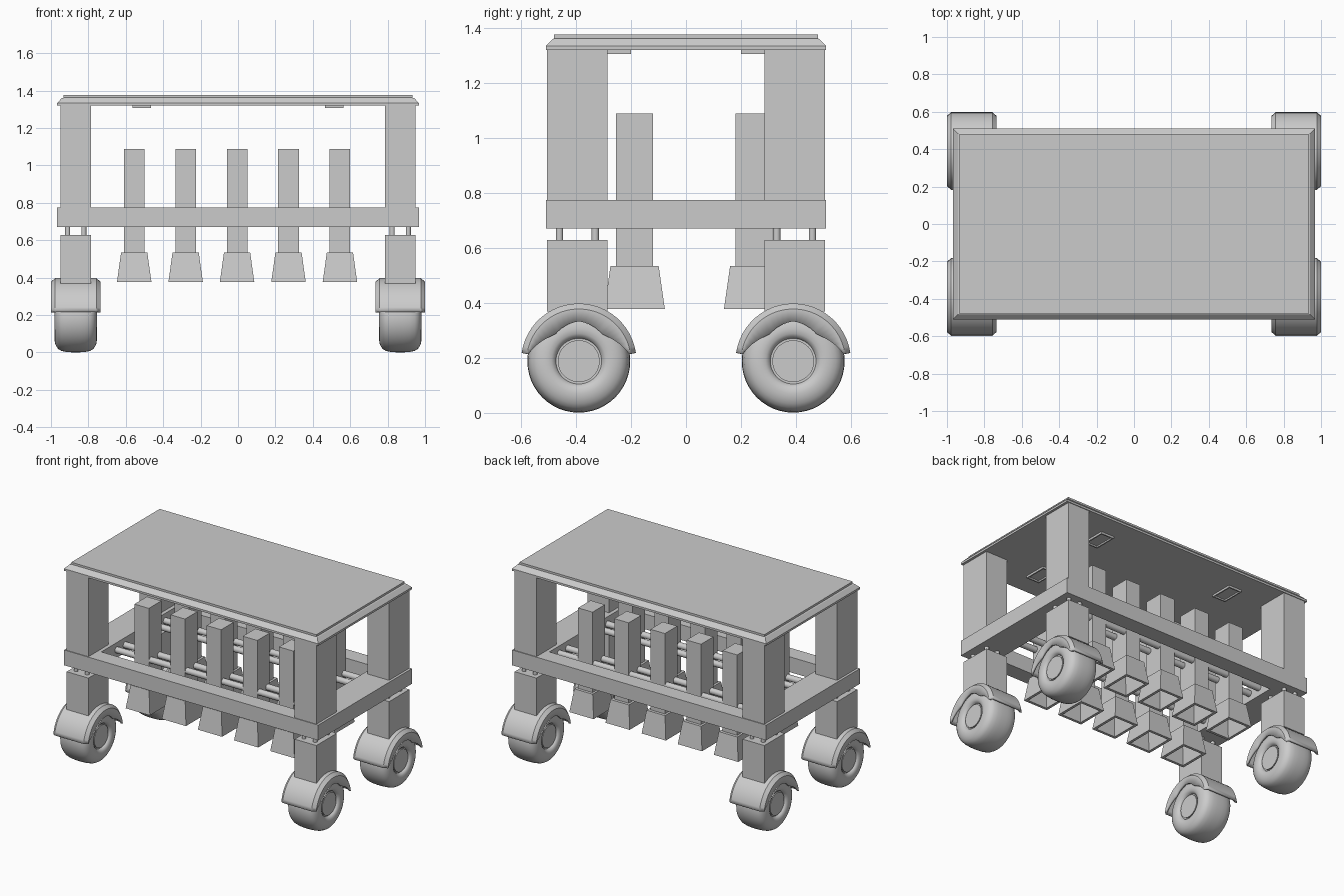
import bpy, math

if "Cube" in bpy.data.objects:
    bpy.data.objects.remove(bpy.data.objects["Cube"])


def make(name, verts, faces, loc=(0, 0, 0), smooth=False):
    me = bpy.data.meshes.new(name)
    me.from_pydata(verts, [], faces)
    ob = bpy.data.objects.new(name, me)
    ob.location = loc
    bpy.context.collection.objects.link(ob)
    bpy.ops.object.select_all(action='DESELECT')
    bpy.context.view_layer.objects.active = ob
    ob.select_set(True)
    bpy.ops.object.mode_set(mode='EDIT')
    bpy.ops.mesh.select_all(action='SELECT')
    bpy.ops.mesh.normals_make_consistent(inside=False)
    bpy.ops.object.mode_set(mode='OBJECT')
    if smooth:
        bpy.ops.object.shade_smooth_by_angle(angle=math.radians(35))
    return ob


def loft(name, sections, x=0, y=0, ring=False):
    """Stack of rectangles (half x, half y, z); ring joins last to first."""
    verts = [(sx * a, sy * b, z) for a, b, z in sections
             for sx, sy in ((-1, -1), (1, -1), (1, 1), (-1, 1))]
    n = len(sections)
    faces = []
    for i in range(n if ring else n - 1):
        j = (i + 1) % n
        faces += [(4*i + k, 4*i + (k+1) % 4, 4*j + (k+1) % 4, 4*j + k) for k in range(4)]
    if not ring:
        faces += [(3, 2, 1, 0), tuple(range(4*n - 4, 4*n))]
    return make(name, verts, faces, (x, y, 0))


def box(name, x, y, hx, hy, z0, z1):
    return loft(name, [(hx, hy, z0), (hx, hy, z1)], x, y)


def lathe_x(name, profile, loc, n=48):
    """Revolve (x, radius) points about the x axis, capping both ends."""
    verts = [(h, r * math.cos(2*math.pi*k/n), r * math.sin(2*math.pi*k/n))
             for h, r in profile for k in range(n)]
    m = len(profile)
    faces = [(i*n + k, i*n + (k+1) % n, (i+1)*n + (k+1) % n, (i+1)*n + k)
             for i in range(m - 1) for k in range(n)]
    faces += [tuple(range(n)), tuple(range((m-1)*n, m*n))]
    return make(name, verts, faces, loc, True)


def fender(name, loc, n=24):
    """Arched mudguard with skirts whose lower edge rises over the hub."""
    verts, faces = [], []
    for i in range(n + 1):
        a = math.radians(8.2 + (180 - 16.4) * i / n)
        t = abs(i / n - 0.5) * 2
        low = 0.145 - 0.03 * t if t < 0.5 else 0.13 + 0.055 * (2*t - 1) ** 1.3
        sec = [(-.1325, low), (-.1325, .19), (-.11, .21),
               (.11, .21), (.1325, .19), (.1325, low)]
        verts += [(h, r * math.cos(a), r * math.sin(a)) for h, r in sec]
    for i in range(n):
        faces += [(6*i + k, 6*i + k + 1, 6*i + k + 7, 6*i + k + 6) for k in range(5)]
    ob = make(name, verts, faces, loc, True)
    mod = ob.modifiers.new("thickness", 'SOLIDIFY')
    mod.thickness = 0.014
    # keep the shell growing inwards
    top = max(ob.data.polygons, key=lambda p: p.center.z)
    mod.offset = -1 if top.normal.z > 0 else 1


# table top with stepped, sloped rim
loft("top_plate", [(.967, .51, 1.32), (.967, .51, 1.334), (.942, .484, 1.36),
                   (.932, .48, 1.362), (.932, .48, 1.376)])

# lower frame with large opening
loft("lower_frame", [(.967, .51, .67), (.967, .51, .775),
                     (.76, .40, .775), (.76, .40, .67)], ring=True)

# tyre half profile, mirrored about its middle
half = [(.092, .076), (.092, .083), (.103, .088), (.111, .10), (.1135, .118),
        (.111, .138), (.104, .155), (.094, .169), (.078, .179), (.05, .185), (.02, .187)]
tyre = [(-h, r) for h, r in half] + [(h, r) for h, r in reversed(half)]

# corner assemblies: post, leg, pins, wheel, fender
for sx in (-1, 1):
    for sy in (-1, 1):
        tag = ("left" if sx < 0 else "right") + ("_front" if sy < 0 else "_back")
        cx, cy = sx * .8675, sy * .395
        box("post_" + tag, cx, cy, .0825, .11, .77, 1.325)
        box("leg_" + tag, cx, cy, .0825, .11, .368, .628)
        for px in (-.043, .043):
            for py in (-.065, .065):
                bpy.ops.mesh.primitive_cylinder_add(vertices=16, radius=.0135, depth=.06,
                                                    location=(cx + px, cy + py, .65))
                bpy.context.object.name = "pin_" + tag
                bpy.ops.object.shade_smooth_by_angle()
        hub = (cx, sy * .39, .188)
        lathe_x("tyre_" + tag, tyre, hub)
        lathe_x("hub_cap_" + tag, [(-.1, .073), (-.1, .076), (.1, .076), (.1, .073)], hub)
        fender("fender_" + tag, hub)
        # shallow framed pad under the top
        loft("pad_" + tag, [(.05, .08, 1.325), (.05, .08, 1.306), (.041, .071, 1.306),
                            (.041, .071, 1.316)], sx * .515, sy * .28)

# two rows of tubes with flared open nozzles, carried by rods
for row, y in (("front", -.187), ("back", .248)):
    for i in range(5):
        x = -.555 + .275 * i
        box(f"tube_{row}_{i + 1}", x, y, .055, .0675, .5, 1.088)
        loft(f"nozzle_{row}_{i + 1}", [(.07, .0875, .535), (.092, .11, .378),
                                       (.074, .092, .378), (.06, .078, .50)], x, y)
    for dy in (-.045, .045):
        bpy.ops.mesh.primitive_cylinder_add(vertices=16, radius=.021, depth=1.56,
                                            location=(0, y + dy, .725),
                                            rotation=(0, math.pi / 2, 0))
        bpy.context.object.name = "rod_" + row
        bpy.ops.object.shade_smooth_by_angle()
